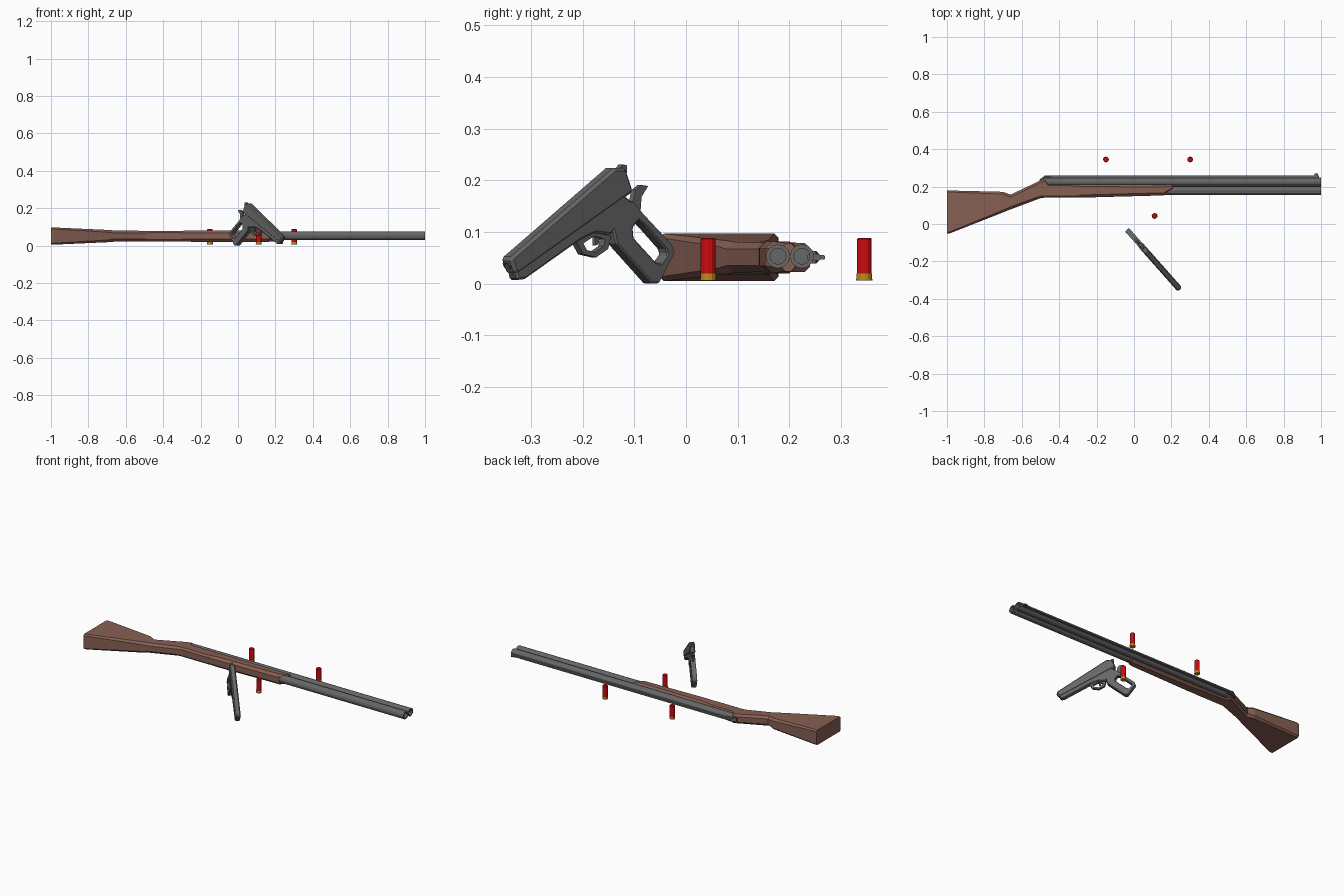
import bpy, bmesh, math
from mathutils import Vector

if "Cube" in bpy.data.objects:
    bpy.data.objects.remove(bpy.data.objects["Cube"])


def material(name, rgb):
    m = bpy.data.materials.new(name)
    m.diffuse_color = (*rgb, 1)
    m.use_nodes = True
    m.node_tree.nodes["Principled BSDF"].inputs["Base Color"].default_value = m.diffuse_color
    return m


WOOD = material("brown_wood", (0.24, 0.115, 0.088))
STEEL = material("grey_steel", (0.135, 0.135, 0.135))
RED = material("red_plastic", (0.62, 0.003, 0.005))
BRASS = material("brass", (0.52, 0.27, 0.012))


def finish(name, bm, mat, bevel=0):
    bmesh.ops.recalc_face_normals(bm, faces=bm.faces)
    me = bpy.data.meshes.new(name)
    bm.to_mesh(me)
    bm.free()
    me.materials.append(mat)
    ob = bpy.data.objects.new(name, me)
    bpy.context.collection.objects.link(ob)
    if bevel:
        mod = ob.modifiers.new("chamfer", "BEVEL")
        mod.width, mod.segments = bevel, 1
        mod.limit_method, mod.angle_limit = "ANGLE", math.radians(50)
    return ob


def loft(name, rings, mat, smooth=False):
    """Skin closed rings of points and cap both ends."""
    bm = bmesh.new()
    vs = [[bm.verts.new(p) for p in r] for r in rings]
    n = len(vs[0])
    for a, b in zip(vs, vs[1:]):
        for i in range(n):
            f = bm.faces.new((a[i], a[(i + 1) % n], b[(i + 1) % n], b[i]))
            f.smooth = smooth
    bm.faces.new(vs[0])
    bm.faces.new(vs[-1])
    return finish(name, bm, mat)


def turned(name, origin, axis, profile, mat, sides=12):
    """Round part: profile is (distance along axis, radius)."""
    axis = Vector(axis).normalized()
    u = axis.orthogonal().normalized()
    w = axis.cross(u)
    ang = [2 * math.pi * (i + 0.5) / sides for i in range(sides)]
    rings = [[Vector(origin) + axis * d + (u * math.cos(a) + w * math.sin(a)) * r
              for a in ang] for d, r in profile]
    return loft(name, rings, mat)


# ---------- long gun, lying on its side ----------
ZC = 0.051


def section(x, lo, hi, hz, c):
    yz = [(lo + c, -hz), (hi - c, -hz), (hi, -hz + c), (hi, hz - c),
          (hi - c, hz), (lo + c, hz), (lo, hz - c), (lo, -hz + c)]
    return [(x, y, ZC + z) for y, z in yz]


loft("stock", [section(*s) for s in (
    (-1.0, -0.052, 0.178, 0.045, 0.008),
    (-0.985, -0.050, 0.179, 0.046, 0.008),
    (-0.70, 0.062, 0.172, 0.033, 0.012),
    (-0.66, 0.078, 0.157, 0.030, 0.014),
    (-0.50, 0.138, 0.233, 0.028, 0.012),
    (-0.475, 0.141, 0.240, 0.028, 0.010),
    (-0.46, 0.141, 0.216, 0.028, 0.010),
    (-0.30, 0.141, 0.214, 0.028, 0.010))], WOOD)

loft("forearm", [section(*s) for s in (
    (-0.30, 0.141, 0.214, 0.028, 0.012),
    (-0.24, 0.142, 0.214, 0.031, 0.014),
    (0.16, 0.153, 0.212, 0.031, 0.014),
    (0.205, 0.185, 0.211, 0.027, 0.008))], WOOD)

# barrels with hollow bores
for name, y in (("lower_barrel", 0.178), ("upper_barrel", 0.2245)):
    turned(name, (-0.48, y, 0.053), (1, 0, 0),
           [(0, 0.0235), (1.48, 0.0235), (1.48, 0.0155), (1.2, 0.0155)], STEEL, 12)

loft("sight_rib", [section(x, 0.235, hi, 0.006, 0.002)
                   for x, hi in ((-0.50, 0.240), (-0.475, 0.260), (0.99, 0.260))], STEEL)
loft("bead_sight", [section(x, 0.255, 0.269, 0.0045, 0.002) for x in (0.965, 0.985)], STEEL)
loft("breech_lever", [section(x, 0.225, hi, 0.012, 0.004)
                      for x, hi in ((-0.505, 0.238), (-0.48, 0.256), (-0.44, 0.252))], STEEL)

# ---------- shells standing upright ----------
for i, (x, y) in enumerate(((-0.15, 0.345), (0.30, 0.345), (0.11, 0.043))):
    turned(f"shell_base_{i}", (x, y, 0.006), (0, 0, 1),
           [(0, 0.0155), (0.003, 0.0155), (0.003, 0.015), (0.014, 0.015)], BRASS)
    turned(f"shell_case_{i}", (x, y, 0.02), (0, 0, 1),
           [(0, 0.0145), (0.066, 0.0145), (0.068, 0.0125)], RED)


# ---------- pistol, in an upright plane turned about z ----------
def P(y, z, t=0):
    """Side-view point in thousandths, pushed t sideways out of the plane."""
    y, z = y / 1000, z / 1000
    return Vector((0.101 - (y + 0.187) * 0.663 / 0.749 + 0.749 * t, y + 0.663 * t, z))


def plate(name, pts, half, bevel=0.004):
    bm = bmesh.new()
    a, b = ([bm.verts.new(P(y, z, t)) for y, z in pts] for t in (-half, half))
    n = len(pts)
    bm.faces.new(a)
    bm.faces.new(b)
    for i in range(n):
        bm.faces.new((a[i], a[(i + 1) % n], b[(i + 1) % n], b[i]))
    return finish(name, bm, STEEL, bevel)


def frame_ring(name, outer, inner, half, bevel=0.003):
    """Plate with an opening through it."""
    bm = bmesh.new()
    loops = [[bm.verts.new(P(y, z, t)) for y, z in pts]
             for pts, t in ((outer, -half), (outer, half), (inner, half), (inner, -half))]
    n = len(outer)
    for k in range(4):
        a, b = loops[k], loops[(k + 1) % 4]
        for i in range(n):
            bm.faces.new((a[i], a[(i + 1) % n], b[(i + 1) % n], b[i]))
    return finish(name, bm, STEEL, bevel)


plate("pistol_slide", [(-350, 49), (-148, 224), (-125, 224), (-110, 178),
                       (-128, 165), (-334, 18), (-341, 24)], 0.016, 0.006)
plate("pistol_frame", [(-338, 26), (-135, 176), (-106, 154), (-125, 130), (-154, 95),
                       (-185, 98), (-212, 85), (-319, 9), (-334, 7)], 0.014, 0.004)
frame_ring("pistol_grip",
           [(-144, 78), (-75, 1), (-61, 0), (-30, 59), (-36, 77), (-90, 135), (-113, 162), (-152, 113)],
           [(-109, 88), (-67, 42), (-57, 38), (-44, 57), (-47, 67), (-86, 111), (-100, 123), (-111, 108)],
           0.014)
frame_ring("trigger_guard",
           [(-216, 80), (-204, 57), (-179, 51), (-156, 67), (-150, 92), (-187, 102)],
           [(-204, 78), (-197, 65), (-181, 61), (-164, 73), (-162, 86), (-183, 92)], 0.008, 0)
plate("trigger", [(-178, 100), (-168, 100), (-172, 76), (-178, 74)], 0.004, 0)
plate("hammer", [(-109, 146), (-102, 181), (-90, 191), (-77, 189), (-90, 168), (-92, 139)], 0.006, 0)
plate("rear_sight", [(-135, 218), (-127, 231), (-118, 229), (-119, 206)], 0.006, 0)

# muzzle and spring plug
aim = P(-350, 49) - P(-148, 224)
turned("pistol_muzzle", P(-340, 40), aim,
       [(0, 0.010), (0.011, 0.010), (0.011, 0.006), (0.002, 0.006)], STEEL, 10)
turned("spring_plug", P(-328, 19), aim, [(0, 0.007), (0.011, 0.007)], STEEL, 8)
